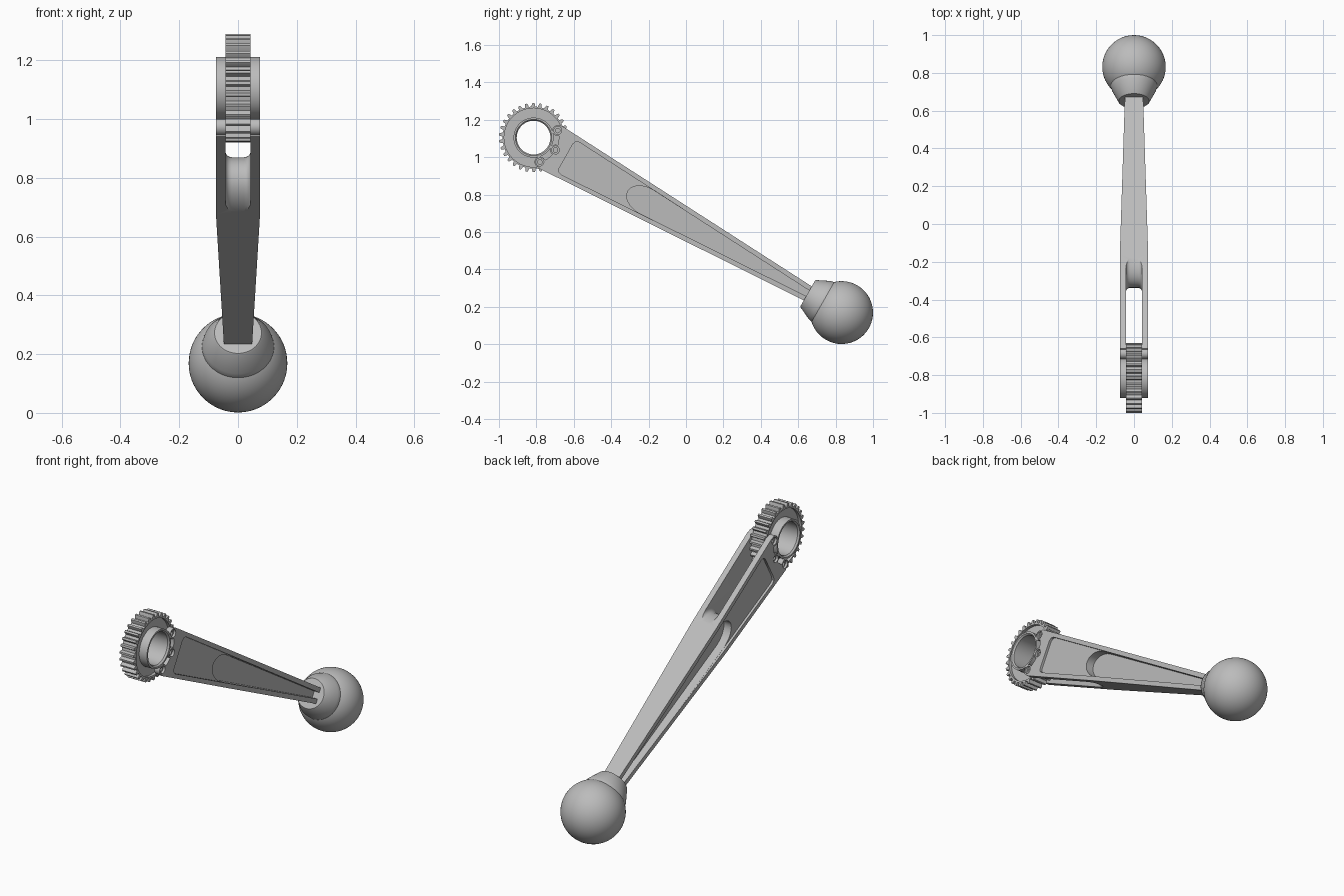
import bpy, bmesh, math
from mathutils import Matrix, Vector

cube = bpy.data.objects.get("Cube")
if cube:
    bpy.data.objects.remove(cube, do_unlink=True)

grey = bpy.data.materials.new("satin grey")
grey.use_nodes = True
GREY = (0.5, 0.5, 0.5, 1)
grey.diffuse_color = GREY
grey.node_tree.nodes["Principled BSDF"].inputs["Base Color"].default_value = GREY

# Local frame: origin at the gear centre, y along the tilted arm
FRAME = Matrix.Translation((0, -0.815, 1.105)) @ Matrix.Rotation(math.radians(-29.6), 4, 'X')
HALF = 0.075      # half thickness of arm and hub
SLOT = 0.043      # half thickness of gear and fork slot
TAPER = 0.7       # where the arm starts to narrow
END = 1.69        # where the arm meets the collar


def finish(name, bm):
    bmesh.ops.recalc_face_normals(bm, faces=bm.faces)
    mesh = bpy.data.meshes.new(name)
    bm.to_mesh(mesh)
    bm.free()
    mesh.materials.append(grey)
    ob = bpy.data.objects.new(name, mesh)
    ob.matrix_world = FRAME
    bpy.context.collection.objects.link(ob)
    return ob


def prism(bm, outline, x0, x1):
    """Extrude a side outline of (along, up) points across x."""
    base = bm.faces.new([bm.verts.new((x0, u, v)) for u, v in outline])
    ext = bmesh.ops.extrude_face_region(bm, geom=[base])["geom"]
    verts = [g for g in ext if isinstance(g, bmesh.types.BMVert)]
    bmesh.ops.translate(bm, verts=verts, vec=(x1 - x0, 0, 0))


def prism_object(name, outline, x0, x1):
    bm = bmesh.new()
    prism(bm, outline, x0, x1)
    return finish(name, bm)


def lathe(name, section, axis, steps=64):
    """Spin a closed section of (radius, distance) points round the x or y axis."""
    bm = bmesh.new()
    pts = [(d, r, 0) if axis == 'X' else (r, d, 0) for r, d in section]
    verts = [bm.verts.new(p) for p in pts]
    edges = [bm.edges.new((verts[i - 1], verts[i])) for i in range(len(verts))]
    bmesh.ops.spin(bm, geom=verts + edges, cent=(0, 0, 0), steps=steps, angle=math.tau,
                   axis=(1, 0, 0) if axis == 'X' else (0, 1, 0))
    bmesh.ops.remove_doubles(bm, verts=bm.verts, dist=1e-5)
    return finish(name, bm)


def circle(cu, cv, r, n=24):
    return [(cu + r * math.cos(math.tau * i / n), cv + r * math.sin(math.tau * i / n))
            for i in range(n)]


def nose(centre, length, height, n=16):
    """Half ellipse pointing at the gear, listed from top to bottom."""
    return [(centre - length * math.sin(math.pi * i / n), height * math.cos(math.pi * i / n))
            for i in range(n + 1)]


def combine(target, tool, operation):
    mod = target.modifiers.new(operation, 'BOOLEAN')
    mod.operation, mod.solver, mod.object = operation, 'EXACT', tool
    bpy.context.view_layer.update()
    bpy.context.view_layer.objects.active = target
    with bpy.context.temp_override(object=target, active_object=target):
        bpy.ops.object.modifier_apply(modifier=mod.name)
    bpy.data.objects.remove(tool, do_unlink=True)


def half_height(u):
    return 0.13 - 0.0552 * (u - 0.11)


# Arm: side outline hugging the hub, narrowing towards the ball
hug = [(0.135 * math.cos(math.radians(a)), 0.135 * math.sin(math.radians(a)))
       for a in range(-46, 47, 4)]
bm = bmesh.new()
prism(bm, hug + [(0.105, 0.129), (END, half_height(END)),
                 (END, -half_height(END)), (0.105, -0.129)], -HALF, HALF)
bmesh.ops.bisect_plane(bm, geom=bm.verts[:] + bm.edges[:] + bm.faces[:],
                       plane_co=(0, TAPER, 0), plane_no=(0, 1, 0))
for v in bm.verts:
    t = max(0, (v.co.y - TAPER) / (END - TAPER))
    v.co.x *= 1 - 0.36 * t
arm = finish("arm", bm)

# Screw bosses on the fork tips
screws = [(0.135 * math.cos(a), 0.135 * math.sin(a)) for a in (-0.8, 0, 0.8)]
for u, v in screws:
    combine(arm, prism_object("boss", circle(u, v, 0.029), -HALF, HALF), 'UNION')

# Fork slot with a bulging, filleted inner end
bulge = nose(0.70, 0.14, 0.1)
bm = bmesh.new()
prism(bm, [(-0.2, 0.2), (0.70, 0.2)] + bulge + [(0.70, -0.2), (-0.2, -0.2)], -SLOT, SLOT)
rims = [e for e in bm.edges if abs(e.verts[0].co.x - e.verts[1].co.x) < 1e-5
        and min(v.co.y for v in e.verts) > 0.5]
bmesh.ops.bevel(bm, geom=rims, offset=0.022, segments=5, profile=0.5, affect='EDGES')
combine(arm, finish("slot_cutter", bm), 'DIFFERENCE')

# Side recesses: a shallow panel, then a deep channel running to the ball
RIM = 0.026
top = half_height(0.2) - RIM
panel = [(0.225, top), (0.208, top - 0.006), (0.2, top - 0.024)]
panel = panel + [(u, -v) for u, v in reversed(panel)]
tail = [(1.72, -half_height(1.72) + RIM), (1.72, half_height(1.72) - RIM)]
for side in (-1, 1):
    combine(arm, prism_object("panel_cutter", panel + tail, side * 0.062, side * 0.1), 'DIFFERENCE')
    channel = nose(0.69, 0.11, half_height(0.69) - RIM)
    combine(arm, prism_object("channel_cutter", channel + tail, side * 0.016, side * 0.1), 'DIFFERENCE')

# Stepped screw holes
for u, v in screws:
    combine(arm, prism_object("hole_cutter", circle(u, v, 0.012), -0.1, 0.1), 'DIFFERENCE')
    for side in (-1, 1):
        combine(arm, prism_object("counterbore", circle(u, v, 0.021), side * 0.062, side * 0.1),
                'DIFFERENCE')

# Gear: hub tube, thin web and rim in one turned section
half_section = [(0.09, 0.066), (0.097, HALF), (0.107, HALF), (0.107, 0.026),
                (0.157, 0.026), (0.157, SLOT), (0.166, SLOT)]
gear = lathe("gear", half_section + [(r, -d) for r, d in reversed(half_section)], 'X', 90)

# Gear teeth
bm = bmesh.new()
TEETH = 30
for i in range(TEETH):
    a = math.tau * i / TEETH
    outline = []
    for r, w in ((0.162, -0.011), (0.178, -0.008), (0.185, -0.005),
                 (0.185, 0.005), (0.178, 0.008), (0.162, 0.011)):
        outline.append((r * math.cos(a) - w * math.sin(a), r * math.sin(a) + w * math.cos(a)))
    prism(bm, outline, -SLOT, SLOT)
teeth = finish("gear_teeth", bm)

# Collar and ball grip
collar = lathe("collar", [(0, 1.686), (0.08, 1.686), (0.084, 1.69), (0.118, 1.76),
                          (0.125, 1.79), (0.122, 1.80), (0, 1.80)], 'Y')
bm = bmesh.new()
bmesh.ops.create_uvsphere(bm, u_segments=64, v_segments=32, radius=0.168,
                          matrix=Matrix.Translation((0, 1.894, 0)))
ball = finish("ball_grip", bm)

# Smooth rounded surfaces, keep edges crisp
bpy.ops.object.select_all(action='DESELECT')
for ob in (arm, gear, teeth, collar, ball):
    ob.select_set(True)
bpy.context.view_layer.objects.active = arm
bpy.ops.object.shade_smooth_by_angle(angle=math.radians(30))
